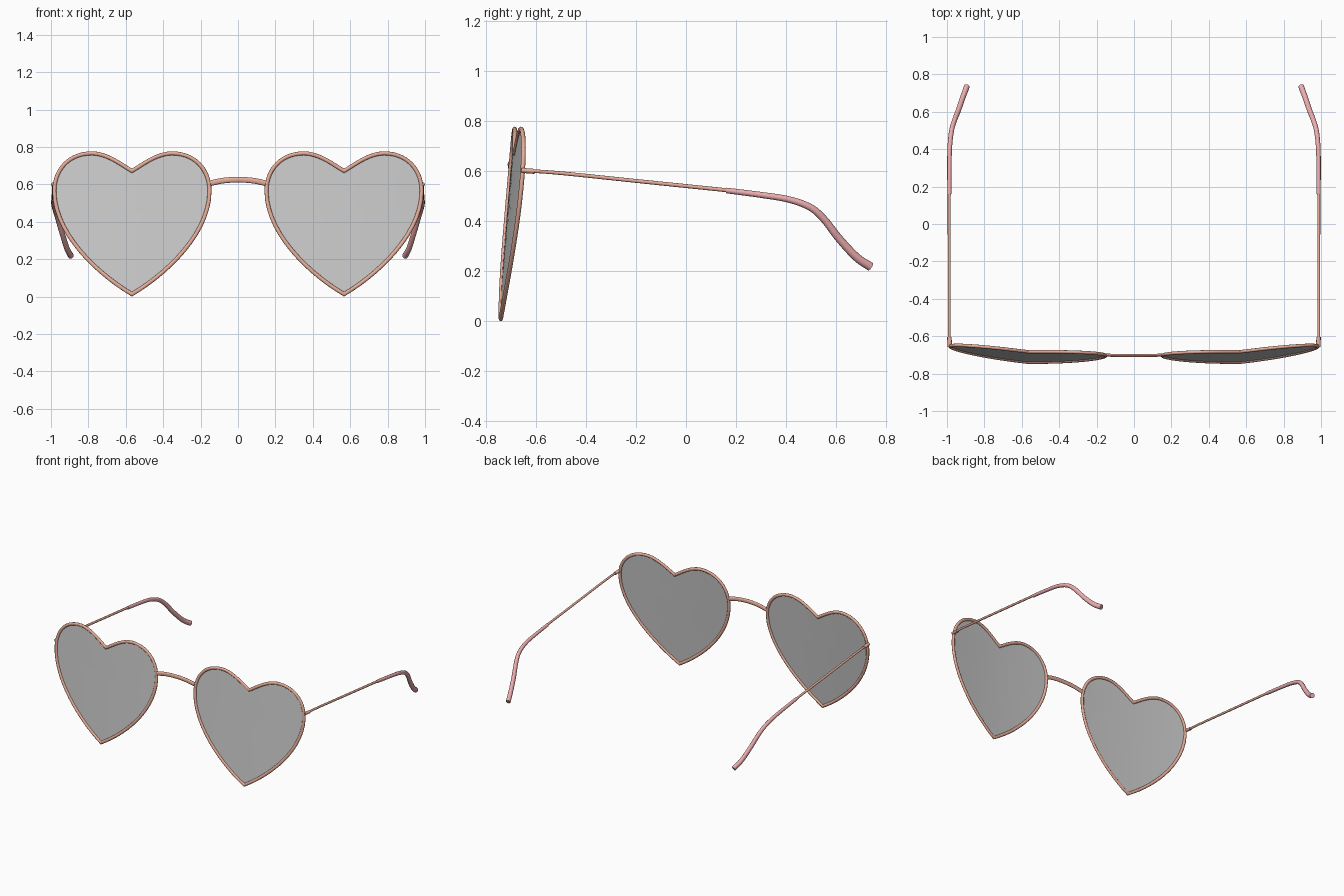
import bpy, bmesh, math
from mathutils import Vector
from mathutils.geometry import interpolate_bezier

if "Cube" in bpy.data.objects:
    bpy.data.objects.remove(bpy.data.objects["Cube"])


def material(name, color):
    m = bpy.data.materials.new(name)
    m.diffuse_color = color
    m.use_nodes = True
    m.node_tree.nodes["Principled BSDF"].inputs["Base Color"].default_value = m.diffuse_color
    return m


METAL = material("rose_metal", (0.80, 0.42, 0.32, 1))
PINK = material("pink_sleeve", (0.86, 0.42, 0.43, 1))
TINT = material("grey_tint", (0.58, 0.58, 0.58, 1))
CX = 0.567  # lens centre


def finish(name, bm, mat, angle=40):
    bmesh.ops.recalc_face_normals(bm, faces=bm.faces[:])
    me = bpy.data.meshes.new(name)
    bm.to_mesh(me)
    bm.free()
    ob = bpy.data.objects.new(name, me)
    bpy.context.collection.objects.link(ob)
    me.materials.append(mat)
    bpy.ops.object.select_all(action='DESELECT')
    ob.select_set(True)
    bpy.context.view_layer.objects.active = ob
    bpy.ops.object.shade_smooth_by_angle(angle=math.radians(angle))
    return ob


def spline(pts, n=6):
    """Catmull-Rom through the points."""
    p = [Vector(q) for q in pts]
    p = [2 * p[0] - p[1]] + p + [2 * p[-1] - p[-2]]
    out = []
    for i in range(1, len(p) - 2):
        h1 = p[i] + (p[i + 1] - p[i - 1]) / 6
        h2 = p[i + 1] - (p[i + 2] - p[i]) / 6
        out += interpolate_bezier(p[i], h1, h2, p[i + 1], n + 1)[:-1]
    return out + [p[-2]]


def sweep(name, pts, ra, rb, ref, mat, closed=False, sides=12):
    """Elliptical tube; ra across the path, rb along ref. Radii may be (start, end)."""
    bm = bmesh.new()
    n, rings, ref = len(pts), [], Vector(ref)
    lerp = lambda r, f: r[0] + (r[1] - r[0]) * f if isinstance(r, tuple) else r
    for i, p in enumerate(pts):
        a = pts[i - 1] if closed or i else p
        b = pts[(i + 1) % n] if closed or i < n - 1 else p
        d1, d2 = (p - a).normalized(), (b - p).normalized()
        t = (d1 + d2).normalized()
        mitre = 1 / max(0.4, max(d1.dot(t), d2.dot(t)))
        side = t.cross(ref).normalized()
        up = side.cross(t)
        f = i / (n - 1)
        rings.append([bm.verts.new(
            p + side * math.cos(k * math.tau / sides) * lerp(ra, f) * mitre
            + up * math.sin(k * math.tau / sides) * lerp(rb, f)) for k in range(sides)])
    for i in range(n if closed else n - 1):
        r, q = rings[i], rings[(i + 1) % n]
        for k in range(sides):
            j = (k + 1) % sides
            bm.faces.new((r[k], r[j], q[j], q[k]))
    if not closed:
        bm.faces.new(rings[0])
        bm.faces.new(rings[-1])
    return finish(name, bm, mat)


# Heart outline: bezier half, then mirrored
def heart():
    segs = [((0, .672), (.05, .70), (.13, .766), (.215, .766)),
            ((.215, .766), (.335, .766), (.415, .68), (.415, .565)),
            ((.415, .565), (.415, .34), (.19, .125), (0, .0125))]
    half = []
    for s in segs:
        half += interpolate_bezier(*[Vector((x, 0, z)) for x, z in s], 15)[:-1]
    tip = Vector((0, 0, .0125))
    return half + [tip] + [Vector((-p.x, 0, p.z)) for p in half[:0:-1]]


def wrap(dx, z, s):
    """Place a lens point on the tilted, slightly curved front."""
    return Vector((s * (CX + dx), -.74 + .085 * z + .059 * dx + .075 * dx * dx, z))


# Lens: single thin sheet of concentric rings
def lens(name, outline, s):
    bm = bmesh.new()
    mid = bm.verts.new(wrap(0, .45, s))
    prev, n = None, len(outline)
    for f in (.25, .5, .75, 1):
        ring = [bm.verts.new(wrap(p.x * f, .45 + (p.z - .45) * f, s)) for p in outline]
        for i in range(n):
            j = (i + 1) % n
            quad = (prev[i], prev[j], ring[j], ring[i]) if prev else (mid, ring[j], ring[i])
            bm.faces.new(quad)
        prev = ring
    ob = finish(name, bm, TINT)
    if ob.data.polygons[0].normal.y > 0:  # outward is the front
        ob.data.flip_normals()


outline = heart()
for s, tag in ((1, "right"), (-1, "left")):
    at = lambda *pts: [Vector((s * x, y, z)) for x, y, z in pts]
    # Lens and rim
    sweep("rim_" + tag, [wrap(p.x, p.z, s) for p in outline], .0105, .009, (0, 1, 0), METAL, True)
    lens("lens_" + tag, outline, s)
    # Hinge and thin temple wire
    sweep("hinge_" + tag, at((.985, -.657, .602), (.987, -.605, .598)), .010, .012, (1, 0, 0), METAL)
    sweep("temple_" + tag, spline(at((.988, -.64, .601), (.988, -.5, .591), (.988, -.2, .560),
                                     (.988, .2, .519))), (.007, .008), (.007, .008), (1, 0, 0), METAL)
    # Bent ear sleeve
    sweep("ear_sleeve_" + tag, spline(at((.987, .16, .522), (.987, .3, .504), (.985, .41, .486),
                                         (.976, .495, .455), (.961, .55, .408), (.938, .61, .331),
                                         (.914, .68, .256), (.893, .737, .217))),
          (.011, .0175), (.011, .0155), (1, 0, 0), PINK)

# Arched bridge
sweep("bridge", spline([(-.148, -.701, .606), (-.08, -.703, .620), (0, -.704, .625),
                        (.08, -.703, .620), (.148, -.701, .606)]), .015, .008, (0, 1, 0), METAL)
